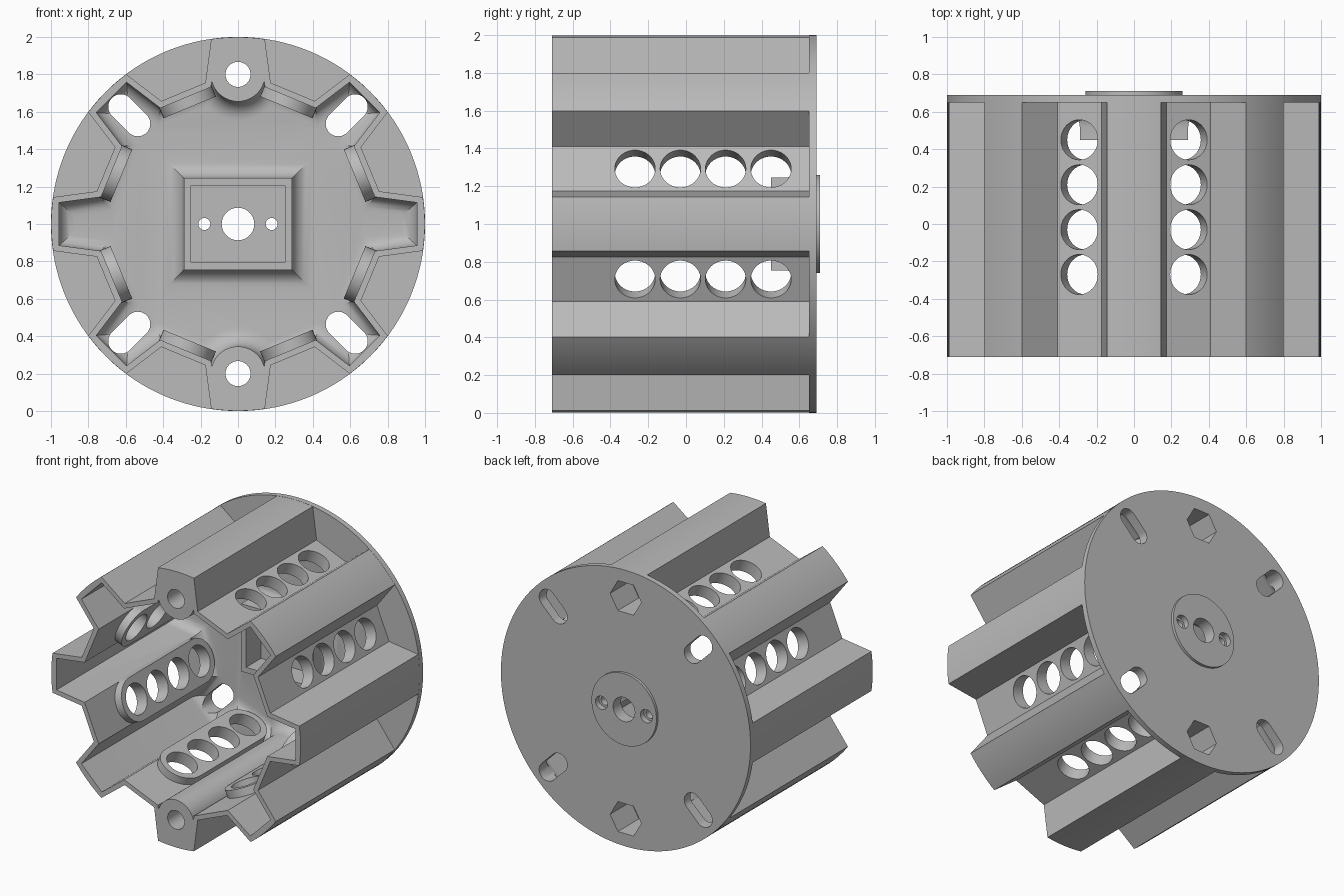
import bpy, bmesh
from math import sin, cos, pi, radians
from mathutils import Matrix, Vector

if "Cube" in bpy.data.objects:
    bpy.data.objects.remove(bpy.data.objects["Cube"])

FRONT, FLOOR, BACK = -0.71, 0.62, 0.69
BASE = Matrix.Translation((0, 0, 1))

grey = bpy.data.materials.new("plain_grey")
grey.use_nodes = True
grey.diffuse_color = (0.5, 0.5, 0.5, 1)
grey.node_tree.nodes["Principled BSDF"].inputs["Base Color"].default_value = (0.5, 0.5, 0.5, 1)


# Outline helpers
def polar(r, a):
    return Vector((r * cos(a), r * sin(a)))


def circle(u, v, r, n=48):
    return [Vector((u, v)) + polar(r, 2 * pi * i / n) for i in range(n)]


def rect(w, h, u=0, v=0):
    return [Vector((u + a * w, v + b * h)) for a, b in ((-1, -1), (1, -1), (1, 1), (-1, 1))]


def stadium(start, end, r, n=20):
    d = end - start
    turn = Vector((1, 0)).angle_signed(d) * -1
    return [(end if i <= n else start) + polar(r, turn - pi / 2 + pi * (i if i <= n else i - 1) / n)
            for i in range(2 * n + 2)]


def offset(poly, t):
    out = []
    for i, p in enumerate(poly):
        a = (p - poly[i - 1]).normalized()
        b = (poly[(i + 1) % len(poly)] - p).normalized()
        n1, n2 = Vector((-a.y, a.x)), Vector((-b.y, b.x))
        out.append(p + (n1 + n2) * t / (1 + n1.dot(n2)))
    return out


def ribbed_outline(r, steps):
    pts, half, foot = [], radians(8.25), radians(13.03)
    for k in range(8):
        a = k * pi / 4
        pts += [polar(r, a - half + 2 * half * i / steps) for i in range(steps + 1)]
        pts += [polar(0.775, a + foot), polar(0.775, a + pi / 4 - foot)]
    return pts


# Solid helpers
def loft(bm, rings, matrix=BASE):
    rows = [[bm.verts.new(matrix @ Vector((p.x, y, p.y))) for p in poly] for poly, y in rings]
    for r0, r1 in zip(rows, rows[1:]):
        for i in range(len(r0)):
            j = (i + 1) % len(r0)
            bm.faces.new((r0[i], r0[j], r1[j], r1[i]))
    bm.faces.new(rows[0])
    bm.faces.new(rows[-1])


def make(name, *solids):
    bm = bmesh.new()
    for rings, matrix in solids:
        loft(bm, rings, matrix)
    bmesh.ops.recalc_face_normals(bm, faces=bm.faces)
    mesh = bpy.data.meshes.new(name)
    bm.to_mesh(mesh)
    bm.free()
    mesh.materials.append(grey)
    ob = bpy.data.objects.new(name, mesh)
    bpy.context.collection.objects.link(ob)
    return ob


def prism(poly, y0, y1, matrix=BASE):
    return [(poly, y0), (poly, y1)], matrix


def fillet(poly, y0, r, sign, steps=6):
    rings = [(poly, y0)]
    for i in range(steps + 1):
        a = pi / 2 * i / steps
        rings.append((offset(poly, sign * r * (1 - cos(a))), FLOOR - r + r * sin(a)))
    return rings


def combine(target, tool, operation="DIFFERENCE"):
    mod = target.modifiers.new("cut", "BOOLEAN")
    mod.operation, mod.object, mod.solver = operation, tool, "EXACT"
    bpy.ops.object.select_all(action="DESELECT")
    bpy.context.view_layer.objects.active = target
    target.select_set(True)
    bpy.ops.object.modifier_apply(modifier=mod.name)
    bpy.data.objects.remove(tool)


# Ribbed drum with back flange and round pad
drum = make("ribbed_drum", prism(ribbed_outline(0.999, 8), FRONT, 0.67))
combine(drum, make("flange", prism(circle(0, 0, 1, 128), 0.65, BACK)), "UNION")
combine(drum, make("pad", prism(circle(0, 0, 0.26, 64), 0.66, 0.71)), "UNION")

# Cavity with a rounded floor edge
cavity = make("cavity", (fillet(offset(ribbed_outline(1, 1), 0.033), -0.75, 0.08, 1), BASE))

# Material left standing in the cavity: screw posts, centre frame, hole rims
for side in (-1, 1):
    combine(cavity, make("solid_rib", prism(rect(0.17, 0.13, 0, side * 0.89), -0.8, 0.75)))
    post = fillet(circle(0, side * 0.8, 0.145), -0.8, 0.1, -1)
    combine(cavity, make("screw_post", (post + [(post[-1][0], 0.7)], BASE)))
frame = fillet(rect(0.29, 0.245), 0.45, 0.1, -1)
combine(cavity, make("centre_frame", (frame + [(frame[-1][0], 0.7)], BASE)))

hole_ys = [-0.27 + 0.24 * i for i in range(4)]
rims, side_holes = [], []
for k in range(8):
    a = radians(22.5 + 45 * k)
    turn = BASE @ Matrix(((0, cos(a), -sin(a), 0), (1, 0, 0, 0),
                          (0, sin(a), cos(a), 0), (0, 0, 0, 1)))
    rim = stadium(Vector((hole_ys[0], 0)), Vector((hole_ys[-1], 0)), 0.152)
    rims.append(prism(rim, 0.675, 0.76, turn))
    side_holes += [prism(circle(y, 0, 0.107, 40), 0.66, 0.9, turn) for y in hole_ys]
for rim in rims:
    combine(cavity, make("hole_rim", rim))
combine(drum, cavity)

# Round windows in the groove floors
combine(drum, make("side_holes", *side_holes))

# Centre frame pocket, slots and screw holes
combine(drum, make("frame_pocket", prism(rect(0.25, 0.205), 0.3, FLOOR)))
through = [prism(circle(0, 0, 0.087), 0.5, 0.8)]
through += [prism(circle(s * 0.18, 0, 0.032, 24), 0.5, 0.8) for s in (-1, 1)]
through += [prism(circle(0, s * 0.8, 0.067), -0.8, 0.8) for s in (-1, 1)]
for k in range(4):
    a = pi / 4 + k * pi / 2
    through.append(prism(stadium(polar(0.758, a), polar(0.886, a), 0.067), 0.5, 0.8))
combine(drum, make("through_holes", *through))

# Nut pockets and screw head recesses in the back
back = [prism(circle(0, s * 0.8, 0.125, 6), 0.45, 0.8) for s in (-1, 1)]
back += [prism(circle(s * 0.18, 0, 0.048, 24), 0.67, 0.8) for s in (-1, 1)]
combine(drum, make("back_recesses", *back))

bpy.ops.object.select_all(action="DESELECT")
drum.select_set(True)
bpy.context.view_layer.objects.active = drum
bpy.ops.object.shade_smooth_by_angle(angle=radians(25))
